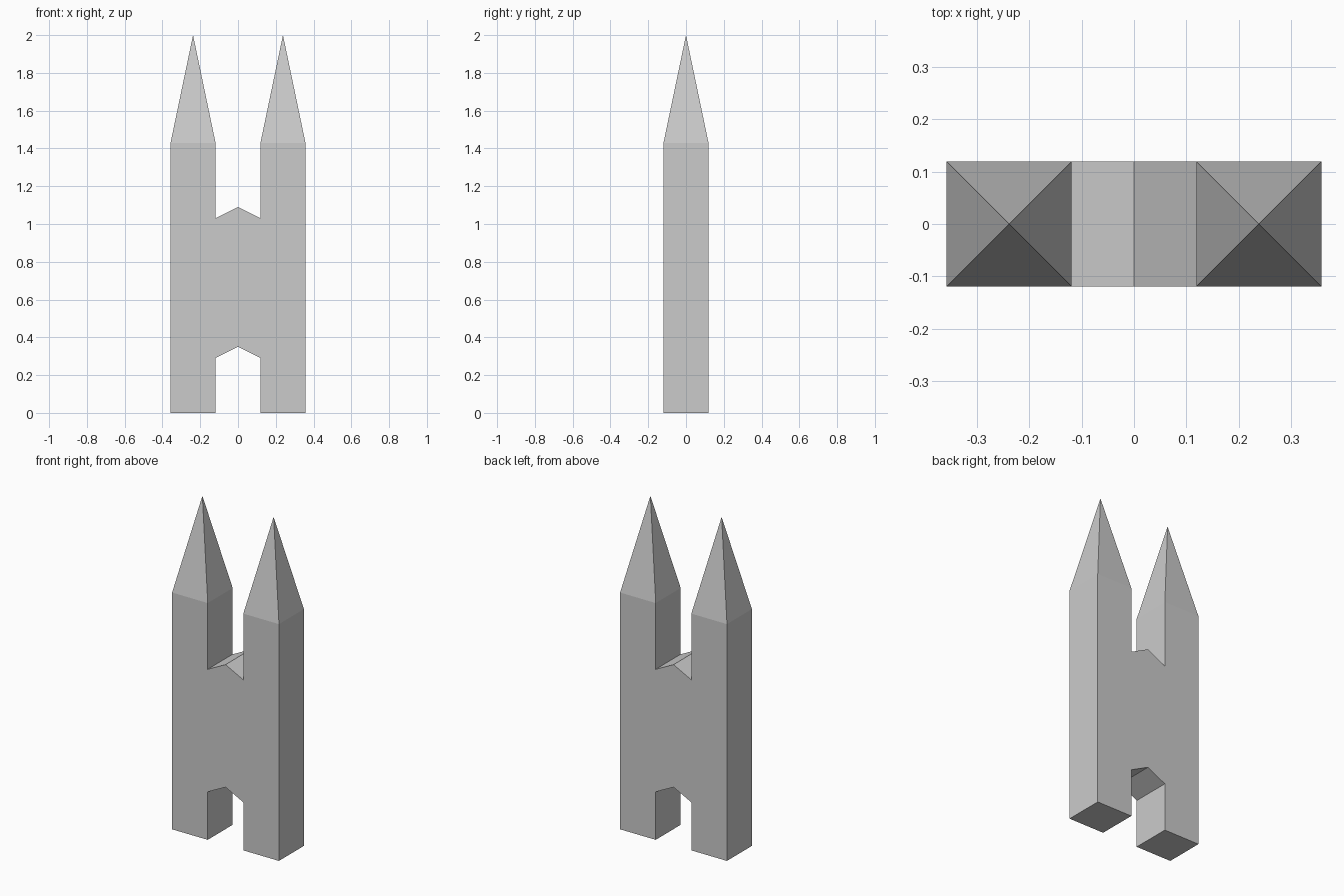
import bpy, bmesh

if "Cube" in bpy.data.objects:
    bpy.data.objects.remove(bpy.data.objects["Cube"])

OUT, IN, DEPTH = 0.357, 0.119, 0.119   # tower outer / inner x, half depth
EAVES, TIP = 1.43, 2.0

# Right half of the front outline, from the arch peak round to the bridge ridge
half = [(0, 0.35), (IN, 0.29), (IN, 0), (OUT, 0), (OUT, EAVES),
        (IN, EAVES), (IN, 1.03), (0, 1.09)]
outline = half + [(-x, z) for x, z in reversed(half[1:-1])]

# Towers and bridge: mirrored outline extruded front to back
bm = bmesh.new()
front = bm.faces.new([bm.verts.new((x, -DEPTH, z)) for x, z in outline])
ext = bmesh.ops.extrude_face_region(bm, geom=[front], use_keep_orig=True)
back = [v for v in ext["geom"] if isinstance(v, bmesh.types.BMVert)]
bmesh.ops.translate(bm, verts=back, vec=(0, 2 * DEPTH, 0))

# Spires: each flat tower top is raised to a point
tops = [f for f in bm.faces if all(abs(v.co.z - EAVES) < 1e-4 for v in f.verts)]
for v in bmesh.ops.poke(bm, faces=tops)["verts"]:
    v.co.z = TIP

bmesh.ops.recalc_face_normals(bm, faces=bm.faces)
mesh = bpy.data.meshes.new("twin_tower_gate")
bm.to_mesh(mesh)
bm.free()
gate = bpy.data.objects.new("twin_tower_gate", mesh)
bpy.context.collection.objects.link(gate)
